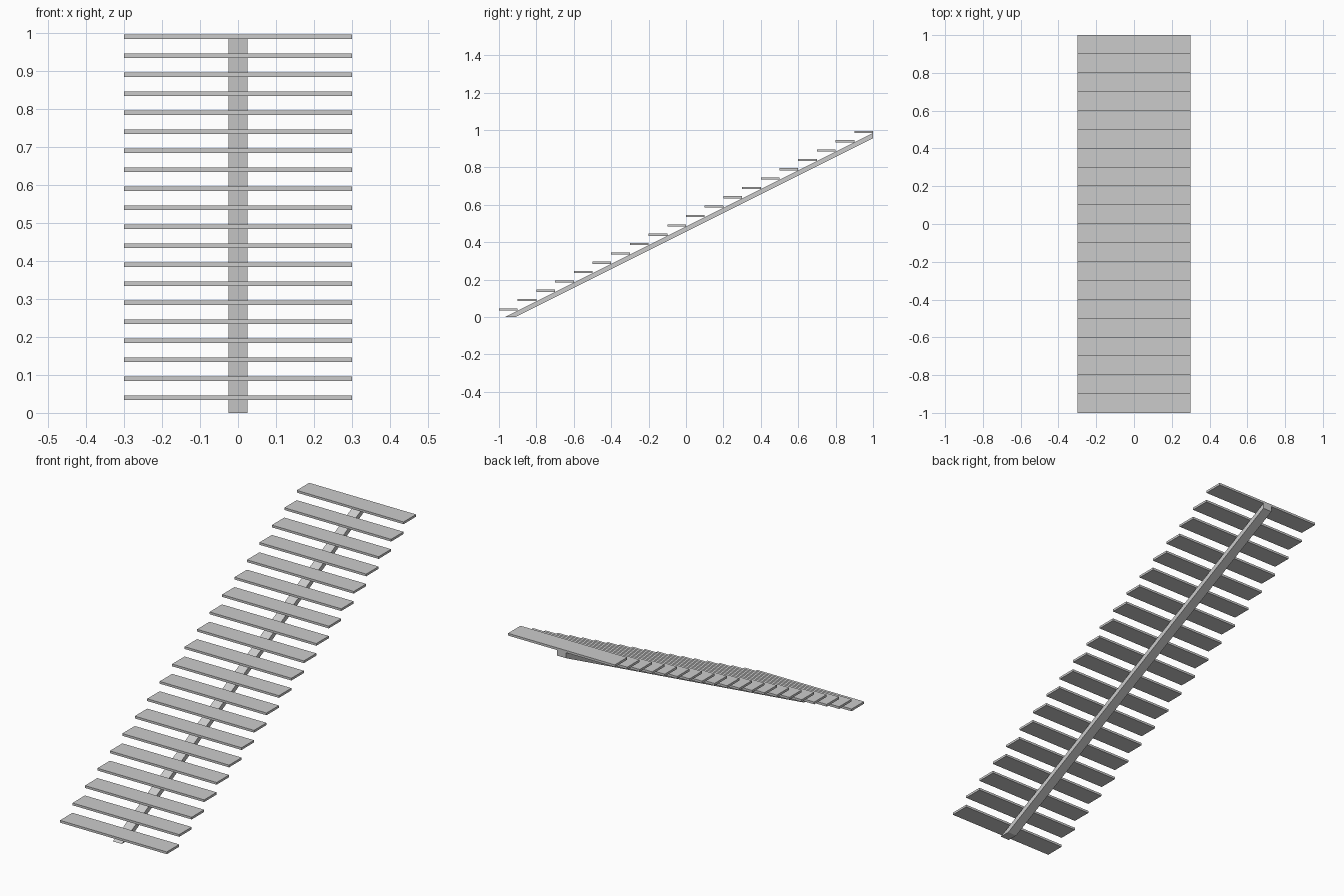
import bpy, bmesh

if "Cube" in bpy.data.objects:
    bpy.data.objects.remove(bpy.data.objects["Cube"])

STEPS, RUN, RISE = 20, 0.1, 0.05
TREAD_BOTTOM, TREAD_TOP = 0.034, 0.0455


def extrude_profile(name, profile, half_width):
    """Extrude a (y, z) profile symmetrically along x."""
    bm = bmesh.new()
    face = bm.faces.new([bm.verts.new((-half_width, y, z)) for y, z in profile])
    ext = bmesh.ops.extrude_face_region(bm, geom=[face])
    verts = [g for g in ext["geom"] if isinstance(g, bmesh.types.BMVert)]
    bmesh.ops.translate(bm, verts=verts, vec=(2 * half_width, 0, 0))
    bmesh.ops.recalc_face_normals(bm, faces=bm.faces)
    mesh = bpy.data.meshes.new(name)
    bm.to_mesh(mesh)
    bm.free()
    obj = bpy.data.objects.new(name, mesh)
    bpy.context.collection.objects.link(obj)
    return obj


# Treads: flat planks climbing towards the back
for i in range(STEPS):
    y, z = -1 + i * RUN, i * RISE
    extrude_profile(f"tread_{i + 1:02d}",
                    [(y, z + TREAD_BOTTOM), (y + RUN, z + TREAD_BOTTOM),
                     (y + RUN, z + TREAD_TOP), (y, z + TREAD_TOP)], 0.3)

# Central stringer: sloped beam, cut level at the floor and plumb at the top
extrude_profile("central_stringer",
                [(-0.968, 0), (-0.912, 0), (1, 0.956), (1, 0.984)], 0.025)
